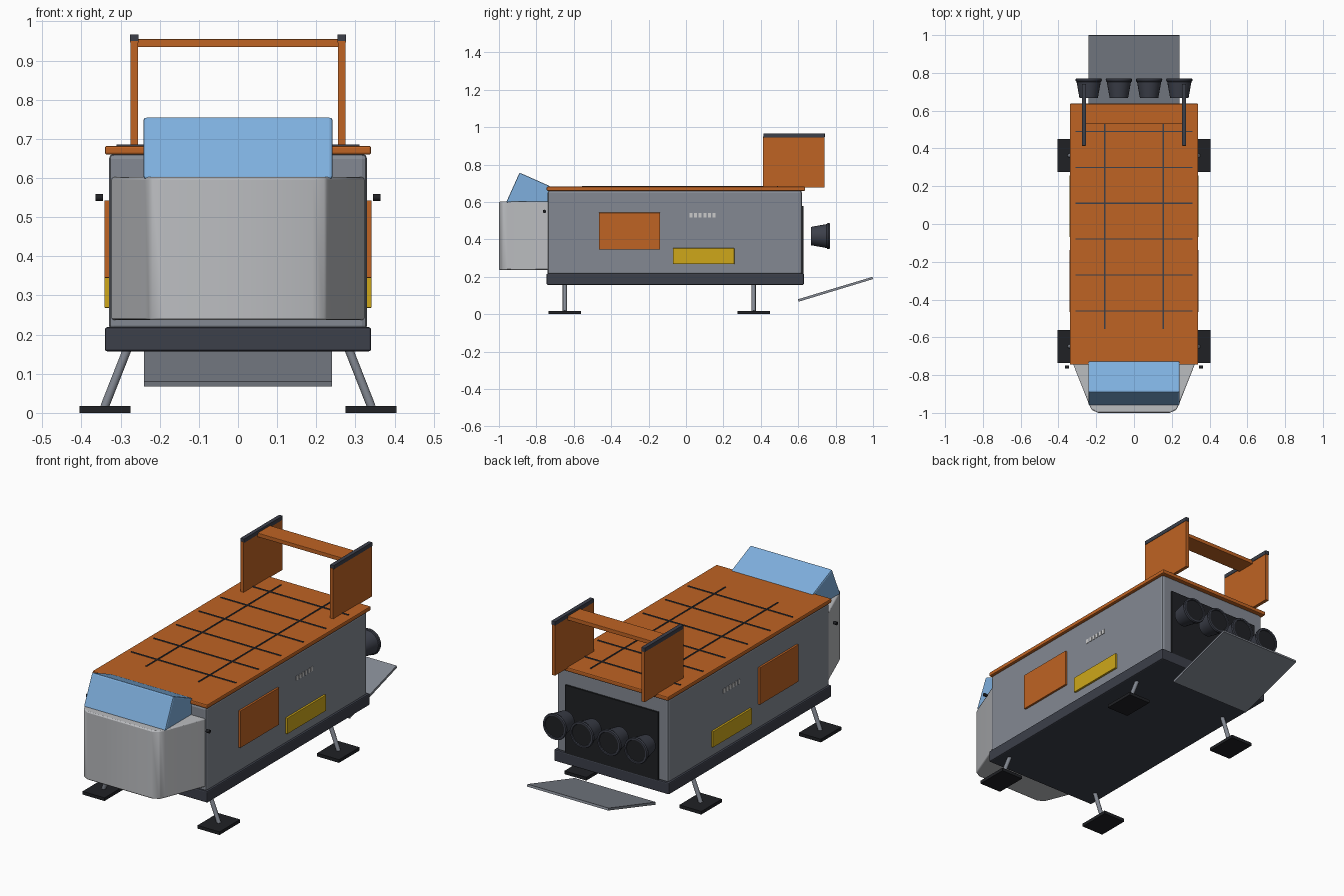
import bpy, bmesh, math
from mathutils import Vector

if "Cube" in bpy.data.objects:
    bpy.data.objects.remove(bpy.data.objects["Cube"])


def mat(name, r, g, b):
    m = bpy.data.materials.new(name)
    m.diffuse_color = (r, g, b, 1)
    m.use_nodes = True
    m.node_tree.nodes["Principled BSDF"].inputs["Base Color"].default_value = m.diffuse_color
    return m


HULL = mat("hull_grey", 0.23, 0.25, 0.29)
SILVER = mat("silver", 0.5, 0.51, 0.53)
ORANGE = mat("orange", 0.52, 0.125, 0.017)
DARK = mat("dark_slate", 0.045, 0.05, 0.068)
BLACK = mat("black", 0.014, 0.015, 0.018)
BLUE = mat("glass_blue", 0.21, 0.43, 0.73)
YELLOW = mat("yellow", 0.62, 0.39, 0.01)
WHITE = mat("white", 0.75, 0.76, 0.78)


def finish(name, bm, material, bevel=0.0, smooth=None):
    bmesh.ops.recalc_face_normals(bm, faces=bm.faces)
    me = bpy.data.meshes.new(name)
    bm.to_mesh(me)
    bm.free()
    ob = bpy.data.objects.new(name, me)
    bpy.context.collection.objects.link(ob)
    me.materials.append(material)
    if bevel:
        b = ob.modifiers.new("bevel", 'BEVEL')
        b.width, b.segments, b.limit_method = bevel, 2, 'ANGLE'
    if smooth:
        bpy.ops.object.select_all(action='DESELECT')
        ob.select_set(True)
        bpy.context.view_layer.objects.active = ob
        bpy.ops.object.shade_smooth_by_angle(angle=math.radians(smooth))
    return ob


def box(name, x, y, z, material, bevel=0.0):
    bm = bmesh.new()
    bmesh.ops.create_cube(bm, size=1)
    for v in bm.verts:
        v.co = [(a + b) / 2 + c * (b - a) for (a, b), c in zip((x, y, z), v.co)]
    return finish(name, bm, material, bevel)


def prism(name, pts, axis, lo, hi, material, bevel=0.0, smooth=None):
    """Extrude a 2D profile along the axis: 0 = x (yz profile), 2 = z (xy profile)."""
    bm = bmesh.new()
    place = (lambda p, t: (t, *p)) if axis == 0 else (lambda p, t: (*p, t))
    a = [bm.verts.new(place(p, lo)) for p in pts]
    b = [bm.verts.new(place(p, hi)) for p in pts]
    bm.faces.new(a)
    bm.faces.new(b)
    for i in range(len(pts)):
        j = (i + 1) % len(pts)
        bm.faces.new((a[i], a[j], b[j], b[i]))
    return finish(name, bm, material, bevel, smooth)


def rod(name, p, q, r, material, sides=16):
    p, q = Vector(p), Vector(q)
    bm = bmesh.new()
    bmesh.ops.create_cone(bm, cap_ends=True, segments=sides, radius1=r, radius2=r, depth=(q - p).length)
    rot = (q - p).to_track_quat('Z', 'Y')
    for v in bm.verts:
        v.co = rot @ v.co + (p + q) / 2
    return finish(name, bm, material, smooth=40)


def lathe(name, profile, centre, material, sides=24):
    """Spin (radius, y) points around a y-parallel axis."""
    bm = bmesh.new()
    rings = [[bm.verts.new((centre[0] + r * math.cos(math.tau * i / sides), y,
                            centre[1] + r * math.sin(math.tau * i / sides)))
              for i in range(sides)] for r, y in profile]
    for a, b in zip(rings, rings[1:]):
        for i in range(sides):
            j = (i + 1) % sides
            bm.faces.new((a[i], a[j], b[j], b[i]))
    bm.faces.new(rings[0])
    bm.faces.new(rings[-1])
    return finish(name, bm, material, smooth=35)


# Main hull, base and roof
box("hull", (-0.33, 0.33), (-0.74, 0.62), (0.21, 0.662), HULL, 0.013)
box("base_skirt", (-0.34, 0.34), (-0.745, 0.63), (0.157, 0.219), DARK, 0.006)
box("roof", (-0.34, 0.34), (-0.745, 0.637), (0.66, 0.682), ORANGE, 0.005)

# Roof seams
for k in range(6):
    y = -0.46 + 0.19 * k
    box("roof_cross_seam", (-0.31, 0.31), (y - 0.003, y + 0.003), (0.678, 0.686), DARK)
for s in (-1, 1):
    x = 0.155 * s
    box("roof_long_seam", (x - 0.003, x + 0.003), (-0.555, 0.585), (0.678, 0.686), DARK)

# Tapered nose and windscreen
half = [(0.325, -0.735), (0.238, -0.955), (0.225, -0.983), (0.19, -1.0)]
outline = half + [(-x, y) for x, y in reversed(half)]
prism("nose", outline, 2, 0.237, 0.602, SILVER, 0.006, 60)
prism("windscreen", [(-0.962, 0.597), (-0.89, 0.757), (-0.725, 0.684), (-0.725, 0.597)],
      0, -0.242, 0.242, BLUE, 0.008)

# Side panels, vent marks and side sensors
for s in (-1, 1):
    side = tuple(sorted((0.322 * s, 0.341 * s)))
    box("side_hatch", side, (-0.466, -0.138), (0.345, 0.543), ORANGE, 0.002)
    box("side_stripe", side, (-0.07, 0.258), (0.268, 0.353), YELLOW, 0.002)
    for k in range(6):
        y = 0.018 + 0.025 * k
        box("vent_mark", tuple(sorted((0.325 * s, 0.333 * s))), (y, y + 0.016), (0.518, 0.541), WHITE)
    rod("side_sensor", (0.345 * s, -0.757, 0.55), (0.364 * s, -0.757, 0.55), 0.009, BLACK)

# Rear bulkhead and thrusters
box("rear_bulkhead", (-0.275, 0.275), (0.61, 0.629), (0.215, 0.58), BLACK)
for x in (-0.24, -0.08, 0.08, 0.24):
    lathe("thruster", [(0.049, 0.668), (0.064, 0.752), (0.068, 0.755), (0.07, 0.763),
                       (0.067, 0.77), (0.058, 0.77), (0.055, 0.76)], (x, 0.418), DARK)
    lathe("thruster_core", [(0.056, 0.758), (0.056, 0.765)], (x, 0.418), BLACK)

# Lowered rear ramp
prism("rear_ramp", [(0.602, 0.067), (1.0, 0.188), (0.997, 0.2), (0.598, 0.08)],
      0, -0.24, 0.24, HULL)

# Rear fins and crossbar
for s in (-1, 1):
    x = 0.265 * s
    box("rear_fin", (x - 0.009, x + 0.009), (0.413, 0.74), (0.677, 0.95), ORANGE)
    box("fin_cap", (x - 0.011, x + 0.011), (0.415, 0.742), (0.945, 0.967), DARK, 0.002)
box("fin_crossbar", (-0.26, 0.26), (0.53, 0.635), (0.934, 0.955), ORANGE, 0.002)

# Landing legs
for s in (-1, 1):
    for y in (-0.648, 0.362):
        rod("leg_strut", (0.28 * s, y, 0.17), (0.341 * s, y, 0.015), 0.011, HULL)
        x = 0.34 * s
        box("foot_pad", (x - 0.065, x + 0.065), (y - 0.087, y + 0.087), (0, 0.017), BLACK)
